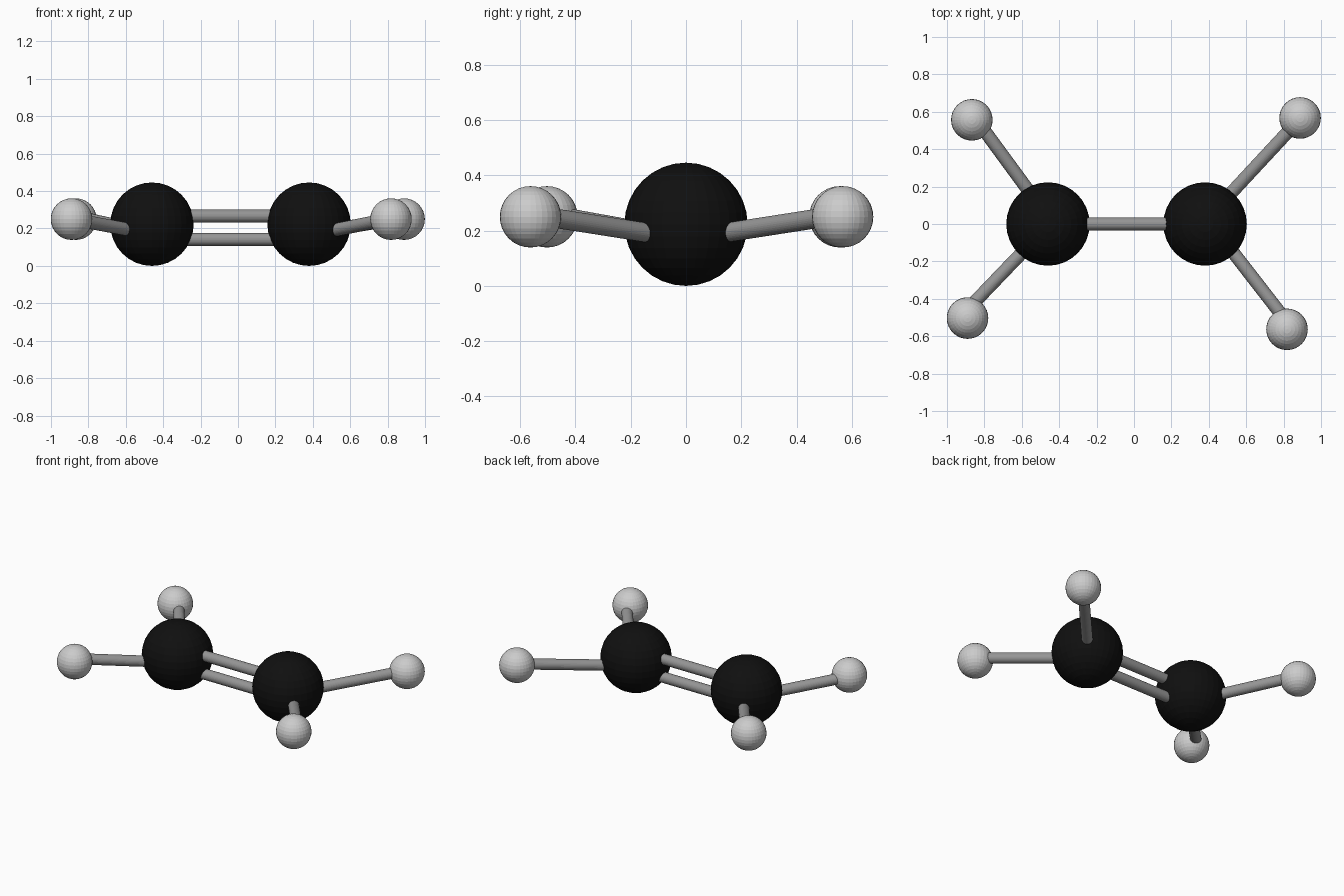
import bpy
from mathutils import Vector

if "Cube" in bpy.data.objects:
    bpy.data.objects.remove(bpy.data.objects["Cube"])


def material(name, value):
    m = bpy.data.materials.new(name)
    m.diffuse_color = (value, value, value, 1)
    m.use_nodes = True
    m.node_tree.nodes["Principled BSDF"].inputs["Base Color"].default_value = m.diffuse_color
    return m


black = material("black", 0.005)
dark_grey = material("dark_grey", 0.3)


def ball(name, centre, radius, mat=None):
    bpy.ops.mesh.primitive_uv_sphere_add(segments=32, ring_count=16,
                                         radius=radius, location=centre)
    ob = bpy.context.object
    ob.name = name
    if mat:
        ob.data.materials.append(mat)


def rod(name, a, b, radius=0.035):
    a, b = Vector(a), Vector(b)
    bpy.ops.mesh.primitive_cylinder_add(vertices=32, radius=radius,
                                        depth=(b - a).length,
                                        location=(a + b) / 2)
    ob = bpy.context.object
    ob.name = name
    ob.rotation_mode = 'QUATERNION'
    ob.rotation_quaternion = (b - a).to_track_quat('Z', 'Y')
    ob.data.materials.append(dark_grey)


# large dark atoms
ball("large_atom_left", (-0.46, 0, 0.223), 0.223, black)
ball("large_atom_right", (0.38, 0, 0.223), 0.223, black)

# double bond between the large atoms
for name, z in (("double_bond_upper", 0.267), ("double_bond_lower", 0.142)):
    rod(name, (-0.42, 0, z), (0.34, 0, z))

# small outer atoms, each with its bond: atom x, y; bond inner x, y; bond outer x, y
outer = {
    "back_left": ((-0.867, 0.557), (-0.47, 0.05), (-0.82, 0.527)),
    "front_left": ((-0.89, -0.503), (-0.50, -0.05), (-0.895, -0.462)),
    "back_right": ((0.888, 0.567), (0.412, 0.05), (0.853, 0.525)),
    "front_right": ((0.818, -0.563), (0.451, -0.05), (0.815, -0.519)),
}
for side, (atom, inner, end) in outer.items():
    ball("small_atom_" + side, (*atom, 0.25), 0.111)
    rod("bond_" + side, (*inner, 0.178), (*end, 0.252))
